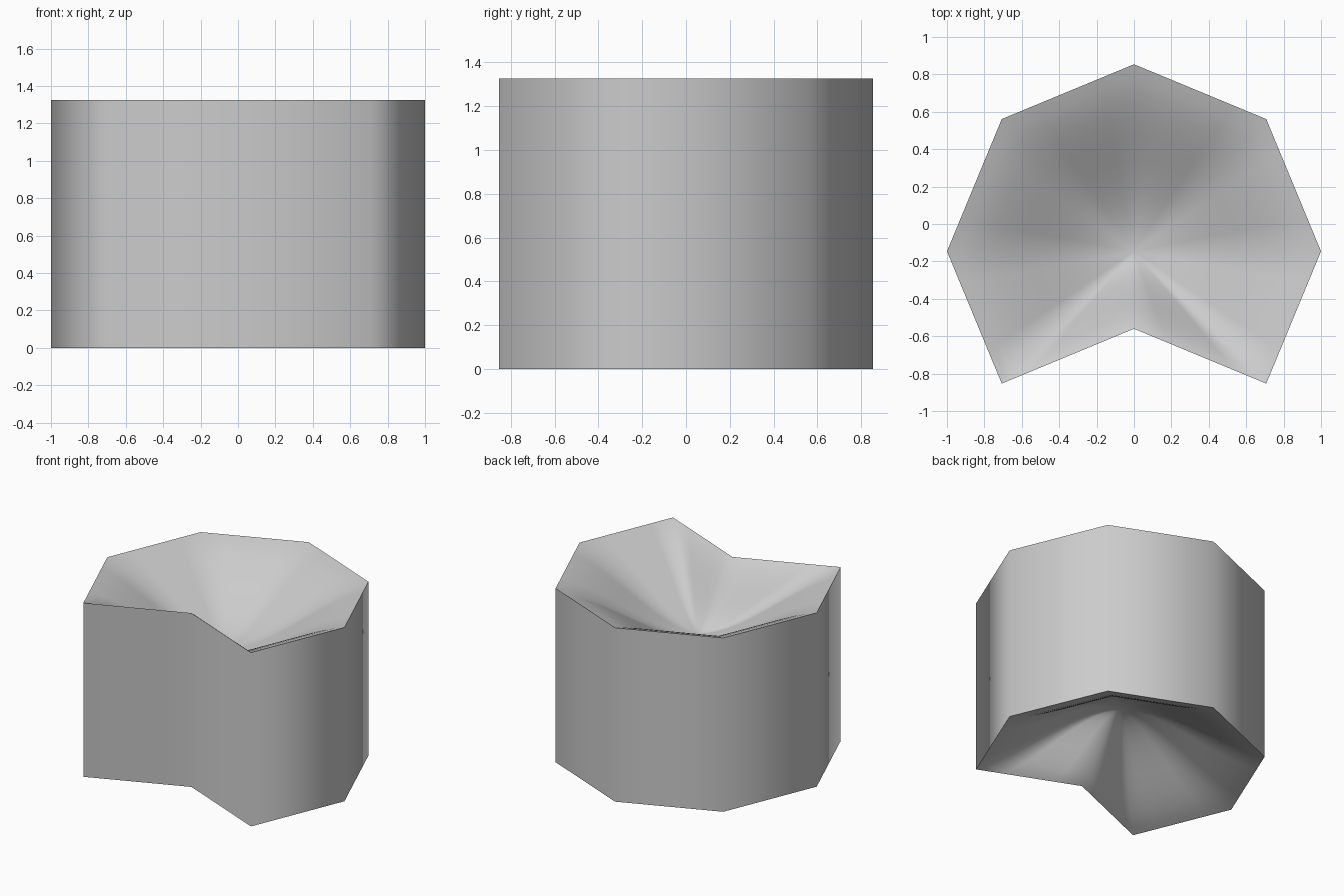
import bpy, bmesh, math
from mathutils import Vector

if "Cube" in bpy.data.objects:
    bpy.data.objects.remove(bpy.data.objects["Cube"], do_unlink=True)

HEIGHT = 1.325
DEPTH = 0.43
RINGS = 14
SPLIT = 4          # rim pieces per outline side
CENTRE = Vector((0, -0.146, 0))

grey = bpy.data.materials.new("plain_grey")
grey.use_nodes = True
colour = (0.6, 0.6, 0.6, 1)
grey.diffuse_color = colour
grey.node_tree.nodes["Principled BSDF"].inputs["Base Color"].default_value = colour

# Octagon outline whose front corner is folded inwards
outline = []
for i in range(8):
    a = math.radians(-90 + 45 * i)
    r = math.sqrt(2) - 1 if i == 0 else 1
    outline.append(Vector((r * math.cos(a), r * math.sin(a), 0)))


def finish(bm, name):
    mesh = bpy.data.meshes.new(name)
    for f in bm.faces:
        f.smooth = True
    bm.to_mesh(mesh)
    bm.free()
    mesh.materials.append(grey)
    obj = bpy.data.objects.new(name, mesh)
    bpy.context.collection.objects.link(obj)
    return obj


def side_wall():
    bm = bmesh.new()
    low = [bm.verts.new(CENTRE + p) for p in outline]
    high = [bm.verts.new(CENTRE + p + Vector((0, 0, HEIGHT))) for p in outline]
    for i in range(8):
        j = (i + 1) % 8
        bm.faces.new((low[i], low[j], high[j], high[i]))
    finish(bm, "side_wall")


def dished_cap(name, z, inward):
    """Shallow bowl spanning the outline, sinking into the body."""
    bm = bmesh.new()
    rim = [outline[i].lerp(outline[(i + 1) % 8], k / SPLIT)
           for i in range(8) for k in range(SPLIT)]
    n = len(rim)
    middle = bm.verts.new(CENTRE + Vector((0, 0, z + inward * DEPTH)))
    previous = None
    for step in range(1, RINGS + 1):
        t = step / RINGS
        sink = DEPTH * (1 - 2.4 * t ** 2 + 1.4 * t ** 3)
        ring = [bm.verts.new(CENTRE + p * t + Vector((0, 0, z + inward * sink)))
                for p in rim]
        for i in range(n):
            j = (i + 1) % n
            if previous is None:
                face = [middle, ring[i], ring[j]]
            else:
                face = [previous[i], ring[i], ring[j], previous[j]]
            bm.faces.new(face if inward < 0 else face[::-1])
        previous = ring
    finish(bm, name)


side_wall()
dished_cap("top_dish", HEIGHT, -1)
dished_cap("bottom_dish", 0, 1)
